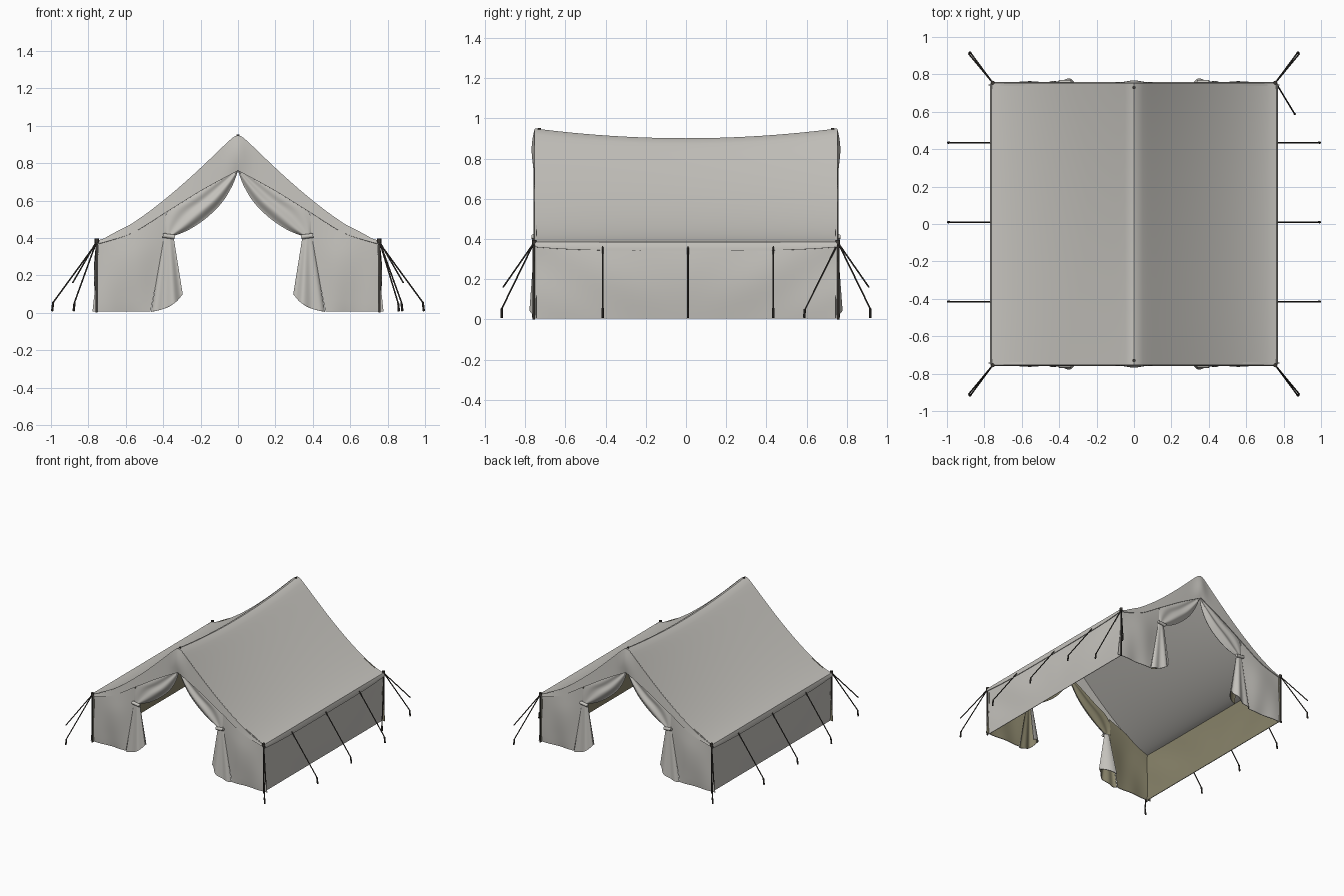
import bpy, bmesh, math
from mathutils import Vector

if "Cube" in bpy.data.objects:
    bpy.data.objects.remove(bpy.data.objects["Cube"])


def material(name, rgb):
    m = bpy.data.materials.new(name)
    m.diffuse_color = (*rgb, 1)
    m.use_nodes = True
    m.node_tree.nodes["Principled BSDF"].inputs["Base Color"].default_value = m.diffuse_color
    return m


CANVAS = material("grey canvas", (0.56, 0.545, 0.51))
LINING = material("olive lining", (0.25, 0.23, 0.145))
DARK = material("dark rope", (0.045, 0.04, 0.034))


def spline(pts, s):
    """Smooth curve through points, s in 0..1."""
    p = [Vector(q) for q in pts]
    n = len(p) - 1
    i = min(int(s * n), n - 1)
    t = s * n - i
    a, b, c, d = p[max(i - 1, 0)], p[i], p[i + 1], p[min(i + 2, n)]
    return 0.5 * (2 * b + (c - a) * t + (2 * a - 5 * b + 4 * c - d) * t * t
                  + (3 * b - a - 3 * c + d) * t ** 3)


def finish(ob, angle=40):
    bpy.ops.object.select_all(action='DESELECT')
    ob.select_set(True)
    bpy.context.view_layer.objects.active = ob
    bpy.ops.object.convert(target='MESH')
    bpy.ops.object.shade_smooth_by_angle(angle=math.radians(angle))


def sheet(name, f, nu, nv, out, mirror, inner=LINING, thick=0.005):
    """Cloth grid from f(u, v); 'out' tells which way the outside faces."""
    bm = bmesh.new()
    vs = [[bm.verts.new(f(i / nu, j / nv)) for j in range(nv + 1)] for i in range(nu + 1)]
    for i in range(nu):
        for j in range(nv):
            bm.faces.new((vs[i][j], vs[i + 1][j], vs[i + 1][j + 1], vs[i][j + 1]))
    bmesh.ops.remove_doubles(bm, verts=bm.verts, dist=0.0003)
    bm.normal_update()
    if sum(fc.normal.dot(Vector(out)) * fc.calc_area() for fc in bm.faces) < 0:
        bmesh.ops.reverse_faces(bm, faces=bm.faces)
    me = bpy.data.meshes.new(name)
    bm.to_mesh(me)
    bm.free()
    me.materials.append(CANVAS)
    me.materials.append(inner)
    ob = bpy.data.objects.new(name, me)
    bpy.context.collection.objects.link(ob)
    if any(mirror):
        m = ob.modifiers.new("mirror", 'MIRROR')
        m.use_axis = (bool(mirror[0]), bool(mirror[1]), False)
    s = ob.modifiers.new("thickness", 'SOLIDIFY')
    s.thickness = thick
    s.offset = -1
    s.material_offset = 1
    finish(ob)
    return ob


def rods(name, segs, mat, sides=8):
    """Round bars between point pairs: (start, end, radius)."""
    bm = bmesh.new()
    for a, b, r in segs:
        a, b = Vector(a), Vector(b)
        d = b - a
        mx = d.to_track_quat('Z', 'Y').to_matrix().to_4x4()
        mx.translation = (a + b) / 2
        bmesh.ops.create_cone(bm, cap_ends=True, segments=sides, radius1=r, radius2=r,
                              depth=d.length, matrix=mx)
    me = bpy.data.meshes.new(name)
    bm.to_mesh(me)
    bm.free()
    me.materials.append(mat)
    ob = bpy.data.objects.new(name, me)
    bpy.context.collection.objects.link(ob)
    finish(ob)


W, D = 0.76, 0.75


# Sagging roof
def roof_z(x, y):
    t = 1 - min(1, math.sqrt(x * x + 0.0006) / W)
    return 0.385 + 0.59 * t ** 1.35 - 0.05 * (1 - (y / D) ** 2) * t


def roof(u, v):
    x, y = W * (2 * u - 1), D * (2 * v - 1)
    return x, y, roof_z(x, y)


sheet("roof", roof, 64, 28, (0, 0, 1), (0, 0), CANVAS)

# Gable valances and eave valances
VAL = [(0, 0.76), (0.19, 0.657), (0.38, 0.54), (0.57, 0.425), (0.76, 0.365)]


def gable(u, v):
    x, lo = spline(VAL, u)
    hi = roof_z(x, D) - 0.001
    fold = 0.012 * math.exp(-(x / 0.05) ** 2) * math.sin(math.pi * v)
    return x, -(D + 0.003 + 0.006 * (1 - v) + fold), lo + (hi - lo) * v


sheet("gable_valance", gable, 32, 8, (0, -1, 0), (1, 1), CANVAS)


def eave(u, v):
    y = D * (2 * u - 1)
    lo = 0.342 + 0.018 * abs(2 * u - 1) ** 4
    return W + 0.001 + 0.008 * math.sin(math.pi * v / 2), y, 0.386 + (lo - 0.386) * v


sheet("eave_valance", eave, 28, 4, (1, 0, 0), (1, 0), CANVAS)


# Side walls with soft corner wrinkles
def side(u, v):
    y = 0.755 * (2 * u - 1)
    c = abs(2 * u - 1)
    wr = 0.006 * math.sin(9 * (c - 0.5 * v)) * c * math.sin(math.pi * v)
    belly = 0.016 * math.sin(math.pi * v * 0.9) * (1 - c ** 4)
    return 0.753 + belly + wr, y, 0.004 + 0.376 * v


sheet("side_wall", side, 40, 14, (1, 0, 0), (1, 0))

# End wall panels
SEAM = [(0.468, 0.006), (0.44, 0.15), (0.41, 0.30), (0.392, 0.42), (0.388, 0.548)]
CORNER = [(0.778, 0.006), (0.768, 0.10), (0.757, 0.2), (0.755, 0.29), (0.755, 0.375)]


def end_panel(u, v):
    p = spline(CORNER, v).lerp(spline(SEAM, v), u)
    p.y += 0.012 * math.sin(math.pi * u) * v
    bulge = 0.016 * math.sin(math.pi * u) * math.sin(math.pi * v)
    wr = 0.005 * math.sin(8 * u + 5 * v) * math.sin(math.pi * u) * (1 - v)
    return p.x, -(0.746 + bulge + wr), p.y


sheet("end_wall_panel", end_panel, 20, 16, (0, -1, 0), (1, 1))

# Door curtains: swept upper part and hanging lower part
TOP = [(0, 0.775), (0.12, 0.71), (0.25, 0.63), (0.36, 0.565), (0.395, 0.49), (0.392, 0.41)]
INNER = [(0, 0.76), (0.03, 0.68), (0.085, 0.59), (0.165, 0.51), (0.26, 0.445), (0.345, 0.41)]


def curtain_top(u, v):
    p = spline(TOP, u).lerp(spline(INNER, u), v)
    amp = 0.013 * math.sin(math.pi * min(1, u + 0.03)) + 0.004 * u
    y = 0.744 + amp * math.sin(v * 11) * v + 0.012 * u * math.sin(math.pi * v)
    return p.x, -y, p.y


sheet("curtain_upper", curtain_top, 28, 24, (0, -1, 0), (1, 1))

HEM = [(0.465, 0.006), (0.40, 0.02), (0.335, 0.055), (0.295, 0.10)]


def curtain_low(u, v):
    s = min(1, u / 0.7)                      # across the front of the drape
    back = max(0, (u - 0.7) / 0.3)           # part folded to the inside
    lo = spline(HEM, s)
    hi = Vector((0.395 - 0.05 * s, 0.412))
    x, z = hi.lerp(lo, v)
    y = 0.746 + (0.006 + 0.02 * v) * math.sin(math.pi * s) + 0.008 * v * math.sin(s * 13)
    y -= (0.015 + 0.07 * v) * math.sin(back * math.pi / 2)
    return x + (0.03 + 0.07 * v) * back ** 1.5, -y, z - 0.04 * back * v


sheet("curtain_lower", curtain_low, 36, 14, (0, -1, 0), (1, 1))

# Curtain ties, corner knobs and ridge tips
ties, posts, ropes, stakes, tips = [], [], [], [], []
for sy in (-1, 1):
    tips.append(((0, sy * 0.73, 0.935), (0, sy * 0.73, 0.952), 0.008))
    for sx in (-1, 1):
        ties.append(((sx * 0.338, sy * 0.757, 0.405), (sx * 0.402, sy * 0.757, 0.413), 0.012))
        # Corner posts with knobs
        posts.append(((sx * 0.757, sy * 0.757, 0), (sx * 0.757, sy * 0.757, 0.385), 0.006))
        posts.append(((sx * 0.755, sy * 0.755, 0.372), (sx * 0.755, sy * 0.755, 0.396), 0.011))
        # Corner guy ropes, one pegged and one short
        top = (sx * 0.757, sy * 0.757, 0.38)
        ropes.append((top, (sx * 0.876, sy * 0.918, 0.05), 0.004))
        ropes.append((top, (sx * 0.884, sy * 0.91, 0.16), 0.004))
        stakes.append(((sx * 0.874, sy * 0.916, 0.055), (sx * 0.879, sy * 0.916, 0.008), 0.006))

# Side guy ropes and stakes
for sx in (-1, 1):
    for y in (-0.415, 0.01, 0.435):
        ropes.append(((sx * 0.762, y, 0.365), (sx * 0.992, y, 0.05), 0.004))
        stakes.append(((sx * 0.988, y, 0.056), (sx * 0.994, y, 0.008), 0.006))

# Extra rope on the back right corner
ropes.append(((0.757, 0.757, 0.38), (0.858, 0.59, 0.045), 0.004))
stakes.append(((0.857, 0.591, 0.05), (0.86, 0.588, 0.008), 0.006))

rods("curtain_ties", ties, CANVAS, 12)
rods("corner_posts", posts, DARK, 12)
rods("guy_ropes", ropes, DARK)
rods("stakes", stakes, DARK)
rods("ridge_tips", tips, DARK, 12)
